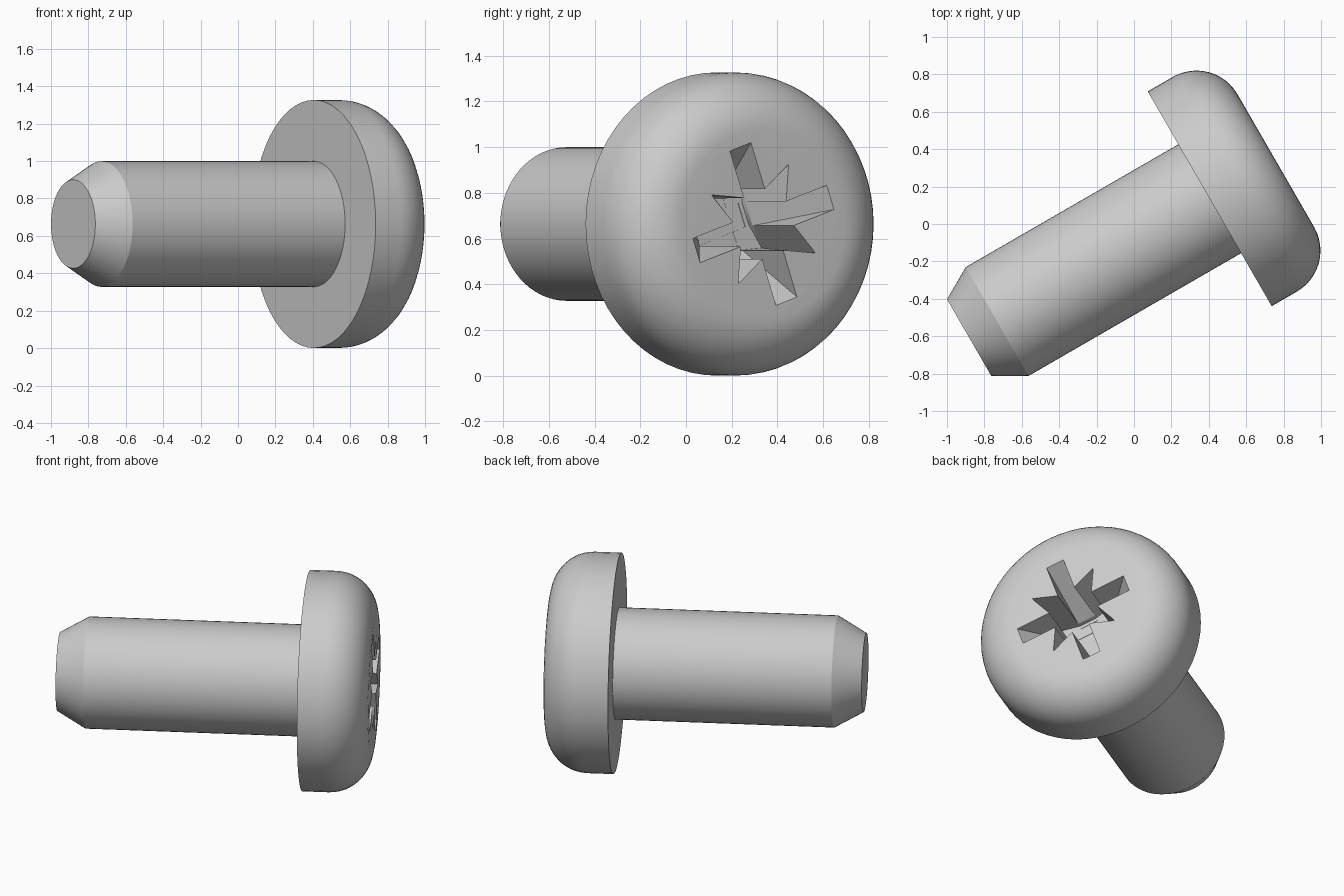
import bpy, bmesh, math
from mathutils import Matrix, Vector

if "Cube" in bpy.data.objects:
    bpy.data.objects.remove(bpy.data.objects["Cube"])

SEGMENTS = 64
HEAD_R, SHAFT_R, TIP_R = 0.663, 0.336, 0.237
TIP, SHOULDER, SEAT, TOP = -1.067, -0.894, 0.418, 0.826
ROUND = 0.253                       # radius of the rounded head edge
DEPTH = 0.39                        # depth of the drive recess

# Screw axis lies flat, 30 degrees off the x axis
axis = Vector((math.cos(math.radians(30)), 0.5, 0))
side = Vector((-0.5, math.cos(math.radians(30)), 0))
place = Matrix((side, Vector((0, 0, 1)), axis)).transposed().to_4x4()
place.translation = side * -0.0856 + Vector((0, 0, 0.6635))

steel = bpy.data.materials.new("steel_grey")
steel.diffuse_color = (0.6, 0.6, 0.6, 1)
steel.use_nodes = True
steel.node_tree.nodes["Principled BSDF"].inputs["Base Color"].default_value = steel.diffuse_color


def add_object(name, bm, matrix):
    bmesh.ops.recalc_face_normals(bm, faces=bm.faces)
    mesh = bpy.data.meshes.new(name)
    bm.to_mesh(mesh)
    bm.free()
    mesh.materials.append(steel)
    ob = bpy.data.objects.new(name, mesh)
    ob.matrix_world = matrix
    bpy.context.collection.objects.link(ob)
    return ob


def loft(name, rings, matrix):
    """Closed solid through rings of equal point count."""
    bm = bmesh.new()
    loops = [[bm.verts.new(p) for p in ring] for ring in rings]
    n = len(loops[0])
    for a, b in zip(loops, loops[1:]):
        for i in range(n):
            j = (i + 1) % n
            bm.faces.new((a[i], a[j], b[j], b[i]))
    bm.faces.new(loops[0][::-1])
    bm.faces.new(loops[-1])
    return add_object(name, bm, matrix)


# Screw body: chamfered shaft and round-edged head, turned from one profile
profile = [(TIP_R, TIP), (SHAFT_R, SHOULDER), (SHAFT_R, SEAT), (HEAD_R, SEAT)]
for k in range(13):
    a = math.radians(90 * k / 12)
    profile.append((HEAD_R - ROUND + ROUND * math.cos(a),
                    TOP - ROUND + ROUND * math.sin(a)))
rings = [[(r * math.cos(2 * math.pi * i / SEGMENTS),
           r * math.sin(2 * math.pi * i / SEGMENTS), z)
          for i in range(SEGMENTS)] for r, z in profile]
screw = loft("screw", rings, place)

# Cross slots: bars whose ends slope inward toward the recess floor
cutters = []
LIP = 0.05                          # cutter height above the head
slope = (0.357 - 0.12) / DEPTH
for k in range(2):
    bar = []
    for z, depth in ((TOP + LIP, -LIP), (TOP - DEPTH + 0.001 * k, DEPTH - 0.001 * k)):
        e = 0.357 - slope * depth
        bar.append([(-e, -0.056, z), (e, -0.056, z), (e, 0.056, z), (-e, 0.056, z)])
    turn = Matrix.Rotation(math.radians(19 + 90 * k), 4, 'Z')
    cutters.append(loft("slot_cutter", bar, place @ turn))

# Diagonal spikes: four-pointed star between the slots, slightly tapered
star = []
for z, tip in ((TOP + LIP, 0.296), (TOP - DEPTH + 0.002, 0.24)):
    ring = []
    for k in range(4):
        turn = Matrix.Rotation(math.radians(90 * k), 3, 'Z')
        t = tip * math.sqrt(0.5)
        for x, y in ((0.14, 0.05), (t, t), (0.05, 0.14)):
            ring.append(turn @ Vector((x, y, z)))
    star.append(ring)
cutters.append(loft("star_cutter", star,
                    place @ Matrix.Rotation(math.radians(19), 4, 'Z')))

# Cut the recess
bpy.context.view_layer.objects.active = screw
screw.select_set(True)
for cutter in cutters:
    mod = screw.modifiers.new("recess", 'BOOLEAN')
    mod.operation = 'DIFFERENCE'
    mod.solver = 'EXACT'
    mod.object = cutter
    bpy.ops.object.modifier_apply(modifier=mod.name)
for cutter in cutters:
    bpy.data.objects.remove(cutter, do_unlink=True)
bpy.ops.object.shade_smooth_by_angle(angle=math.radians(25))
